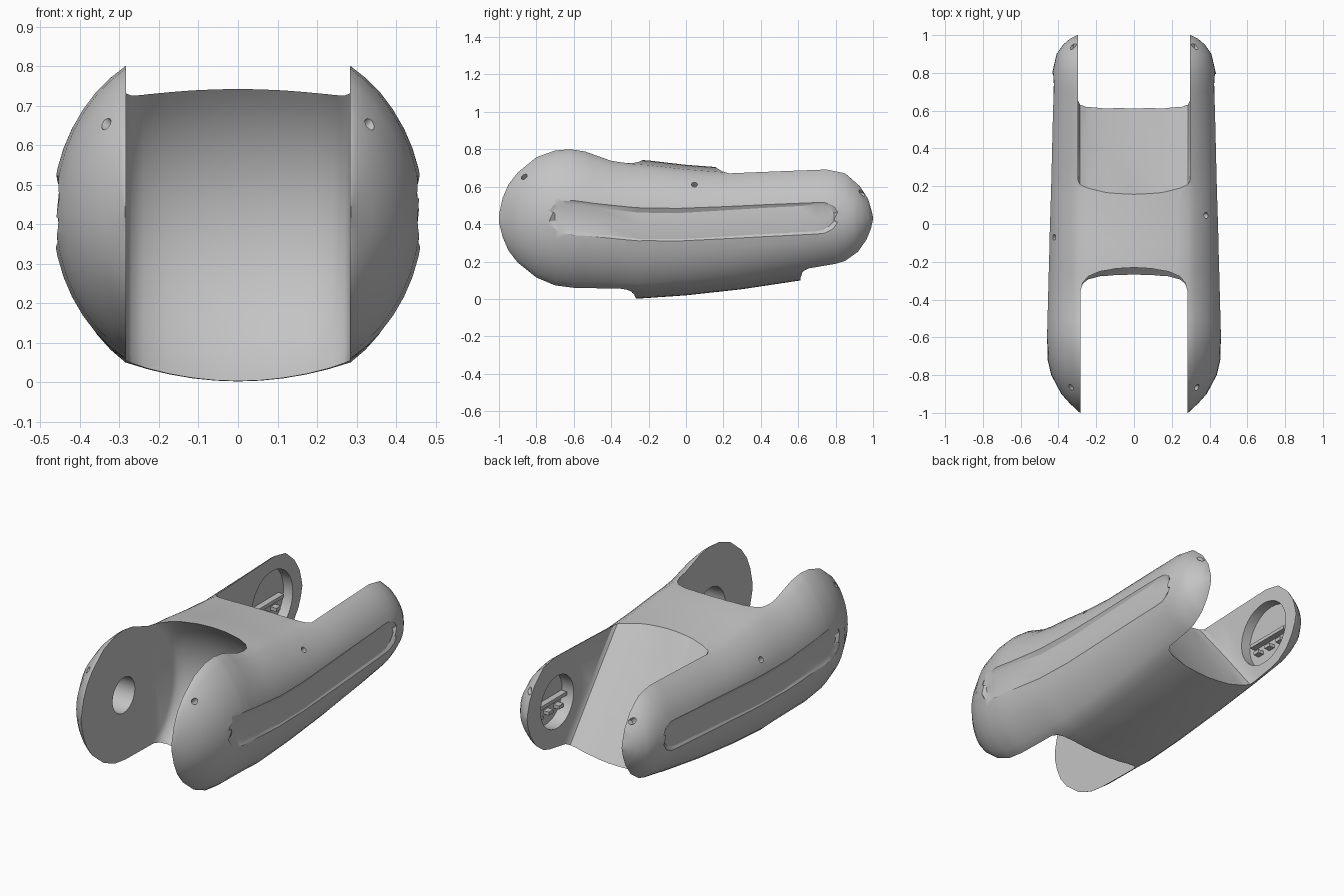
import bpy, bmesh, math
from mathutils import Vector

if "Cube" in bpy.data.objects:
    bpy.data.objects.remove(bpy.data.objects["Cube"], do_unlink=True)

MID = 0.43      # height of the pivot line
INNER = 0.285   # inner face of the arms

grey = bpy.data.materials.new("light_grey")
grey.use_nodes = True
grey.diffuse_color = (0.55, 0.55, 0.55, 1)
grey.node_tree.nodes["Principled BSDF"].inputs["Base Color"].default_value = (0.55, 0.55, 0.55, 1)


def lerp(table, y):
    """Read a value from a short list of (y, value) points."""
    for (a, u), (b, v) in zip(table, table[1:]):
        if y <= b:
            return u + (v - u) * max(0, (y - a) / (b - a))
    return table[-1][1]


def loft(name, rings):
    """Join closed rings of points into a capped solid."""
    bm = bmesh.new()
    rows = [[bm.verts.new(p) for p in ring] for ring in rings]
    n = len(rows[0])
    for a, b in zip(rows, rows[1:]):
        for i in range(n):
            j = (i + 1) % n
            bm.faces.new((a[i], a[j], b[j], b[i]))
    bm.faces.new(rows[0])
    bm.faces.new(rows[-1])
    bmesh.ops.recalc_face_normals(bm, faces=bm.faces)
    mesh = bpy.data.meshes.new(name)
    bm.to_mesh(mesh)
    bm.free()
    obj = bpy.data.objects.new(name, mesh)
    bpy.context.collection.objects.link(obj)
    mesh.materials.append(grey)
    return obj


def rod(name, start, end, radius, sides=24):
    """Cylinder between two points."""
    start, end = Vector(start), Vector(end)
    axis = (end - start).normalized()
    u = axis.orthogonal().normalized()
    v = axis.cross(u)
    ring = [radius * (u * math.cos(t) + v * math.sin(t))
            for t in (math.tau * i / sides for i in range(sides))]
    return loft(name, [[start + p for p in ring], [end + p for p in ring]])


def box(name, x0, x1, y0, y1, z0, z1):
    return loft(name, [[(x, y0, z0), (x, y1, z0), (x, y1, z1), (x, y0, z1)] for x in (x0, x1)])


def cut(target, cutter):
    cutter.hide_render = True
    mod = target.modifiers.new("cut", 'BOOLEAN')
    mod.operation, mod.solver, mod.object = 'DIFFERENCE', 'EXACT', cutter
    bpy.ops.object.select_all(action='DESELECT')
    bpy.context.view_layer.objects.active = target
    target.select_set(True)
    bpy.ops.object.modifier_apply(modifier=mod.name)
    bpy.data.objects.remove(cutter, do_unlink=True)


# Outline of the body along its length: half width, top and bottom
WIDTH = [(-1, .286), (-.95, .34), (-.9, .385), (-.8, .438), (-.7, .462), (-.6, .47), (-.4, .463),
         (-.2, .455), (.2, .447), (.6, .44), (.8, .433), (.9, .41), (.95, .375), (.98, .34), (1, .3)]
TOP = [(-1, .45), (-.98, .54), (-.95, .61), (-.9, .675), (-.8, .757), (-.7, .793), (-.62, .8),
       (-.54, .788), (-.4, .738), (-.3, .722), (-.2, .715), (0, .692), (.2, .677), (.5, .69),
       (.75, .7), (.85, .68), (.93, .61), (.975, .54), (.995, .47), (1, .44)]
BOTTOM = [(-1, .41), (-.98, .33), (-.95, .26), (-.9, .195), (-.8, .115), (-.7, .073), (-.6, .06),
          (-.35, .055), (-.25, .05), (0, .067), (.3, .1), (.6, .145), (.8, .18), (.85, .195),
          (.92, .245), (.965, .31), (.99, .37), (1, .42)]


def section(y):
    """Rounded cross-section of the body, flatter between the arms."""
    reach = lerp(WIDTH, y) - INNER
    up, down = lerp(TOP, y) - MID, MID - lerp(BOTTOM, y)

    def flank(height):
        return [(INNER - reach + 2 * reach * math.cos(t), height * math.sin(t) / math.sin(math.pi / 3))
                for t in (math.pi / 3 * i / 8 for i in range(9))]

    def crown(height, bulge):
        return [(x, height + bulge * (1 - (x / INNER) ** 2))
                for x in (INNER * k / 5 for k in range(4, -1, -1))]

    over = flank(up) + crown(up, .025)
    under = flank(-down) + crown(-down, -.048)
    half = under[::-1] + over[1:]
    points = half + [(-x, z) for x, z in half[-2:0:-1]]
    return [(x, y, MID + z) for x, z in points]


stations = sorted({y for y, _ in WIDTH + TOP + BOTTOM} | {-.99, -.5, -.1, .1, .4, .7})
body = loft("link_body", [section(y) for y in stations])

# Front fork: hollow swept around the front pivot, with rounded corners
profile = [(-.283, .42), (-.27, .445), (-.24, .468), (-.18, .49), (-.09, .506)]
profile += [(0, .511)] + [(-x, r) for x, r in profile[::-1]]
turns = [math.tau * i / 64 for i in range(64)]
cut(body, loft("front_hollow", [[(x, -.6 + r * math.cos(t), .39 + r * math.sin(t)) for t in turns]
                                for x, r in profile]))
cut(body, box("front_gap", -.283, .283, -1.3, -.52, -.2, 1.1))

# Rear fork: slanted back wall, dished from side to side and more so lower down
slope = [(.105, .8), (.16, .7), (.365, .43), (.61, .1), (.69, 0), (.84, -.2), (1.3, -.2), (1.3, .8)]
dish = [(-.297, .055), (-.285, .035), (-.25, .022), (-.15, .006), (0, 0)]
dish += [(-x, s) for x, s in dish[-2::-1]]
cut(body, loft("rear_hollow", [[(x, y + s * (1.9 - 1.5 * z), z) for y, z in slope] for x, s in dish]))

# Long, shallow bevelled recess on each flank, its floor following the bulge
CENTRE = [(-.73, .442), (-.6, .436), (-.4, .408), (-.2, .385), (0, .39), (.3, .41), (.81, .438)]
ENDS = [(0, .3), (.02, .62), (.06, .95), (.1, 1)]
STRETCH = [.15, .3, .45, .6, .75, .87]


def recess_ring(y_in, y_out, k, side):
    z_in, z_out = lerp(CENTRE, y_in), lerp(CENTRE, y_out)
    h_in, h_out = .07 * k, .095 * k
    floor, rim = lerp(WIDTH, y_in) - .012, lerp(WIDTH, y_out) - .006
    edge = floor - .007
    pts = [(floor, y_in, z_in), (edge, y_in, z_in - h_in), (rim, y_out, z_out - h_out),
           (rim + .05, y_out, z_out - h_out), (rim + .05, y_out, z_out + h_out),
           (rim, y_out, z_out + h_out), (edge, y_in, z_in + h_in)]
    return [(side * x, y, z) for x, y, z in pts]


for side in (1, -1):
    spots = [(-.70 + d, -.73 + d, k) for d, k in ENDS]
    spots += [(-.70 + 1.49 * s, -.73 + 1.54 * s, 1) for s in STRETCH]
    spots += [(.79 - d, .81 - d, k) for d, k in ENDS[::-1]]
    cut(body, loft("flank_recess", [recess_ring(a, b, k, side) for a, b, k in spots]))

# Pivot sockets in the inner faces (each side has its own bore) and screw holes outside
for side, front_bore, rear_bore, depth in ((1, .135, .148, .37), (-1, .1, .185, .355)):
    cut(body, rod("front_socket", (side * .2, -.62, MID), (side * .41, -.62, MID), front_bore, 32))
    cut(body, rod("rear_socket", (side * .2, .73, MID), (side * depth, .73, MID), rear_bore, 32))
    middle = (.385, .045, .615) if side > 0 else (.425, -.07, .56)
    for x, y, z in ((.335, -.865, .655), middle, (.345, .94, .59)):
        spot = Vector((side * x, y, z))
        out = Vector((side * .7, 0, .7)) * .05
        cut(body, rod("screw_hole", spot - out, spot + out * 2, .016, 12))

bpy.ops.object.select_all(action='DESELECT')
body.select_set(True)
bpy.context.view_layer.objects.active = body
bpy.ops.object.shade_smooth_by_angle(angle=math.radians(32))

# Ribs and catches inside the rear sockets
for side, label, depth in ((1, "left", .37), (-1, "right", .355)):
    x0, x1 = sorted((side * (depth - .035), side * (depth + .003)))
    box(label + "_socket_rib", x0, x1, .59, .87, .405, .425)
    for i, y in enumerate((.64, .73, .82)):
        box(f"{label}_socket_catch_{i + 1}", x0, x1, y - .02, y + .02, .35, .37)
